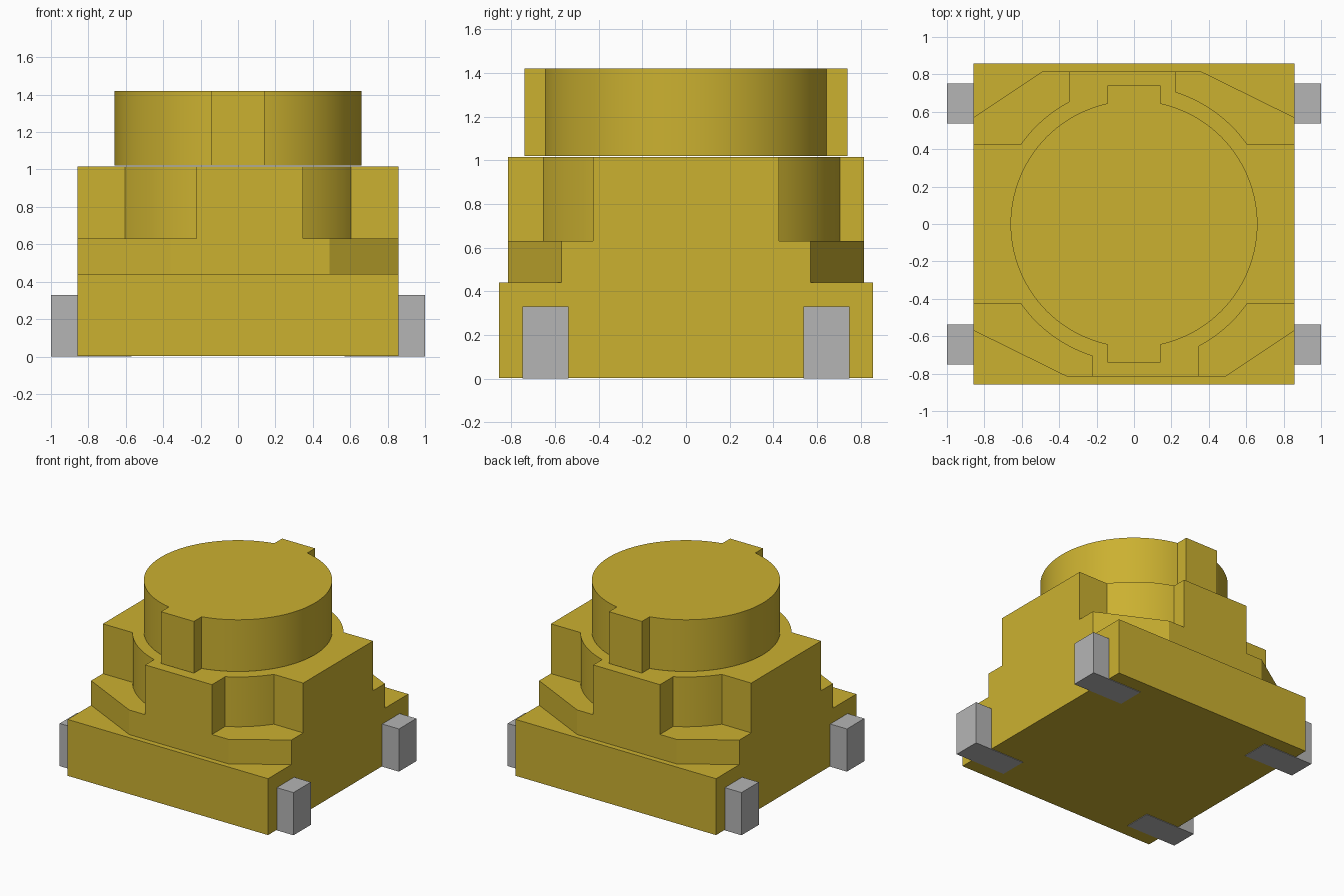
import bpy, bmesh, math

if "Cube" in bpy.data.objects:
    bpy.data.objects.remove(bpy.data.objects["Cube"])

def material(name, rgb):
    m = bpy.data.materials.new(name)
    m.diffuse_color = (*rgb, 1)
    m.use_nodes = True
    m.node_tree.nodes["Principled BSDF"].inputs["Base Color"].default_value = m.diffuse_color
    return m

YELLOW = material("mustard_plastic", (0.60, 0.44, 0.03))
GREY = material("grey_metal", (0.46, 0.46, 0.46))

def prism(name, outline, z0, z1, mat, smooth=False):
    """Extrude a counter-clockwise XY outline from z0 to z1."""
    bm = bmesh.new()
    low = [bm.verts.new((x, y, z0)) for x, y in outline]
    face = bm.faces.new(low)
    top = bmesh.ops.extrude_face_region(bm, geom=[face])["geom"]
    bmesh.ops.translate(bm, vec=(0, 0, z1 - z0),
                        verts=[v for v in top if isinstance(v, bmesh.types.BMVert)])
    bmesh.ops.recalc_face_normals(bm, faces=bm.faces)
    me = bpy.data.meshes.new(name)
    bm.to_mesh(me)
    bm.free()
    me.materials.append(mat)
    ob = bpy.data.objects.new(name, me)
    bpy.context.collection.objects.link(ob)
    if smooth:
        bpy.ops.object.select_all(action='DESELECT')
        ob.select_set(True)
        bpy.context.view_layer.objects.active = ob
        bpy.ops.object.shade_smooth_by_angle(angle=math.radians(30))
    return ob

def rect(x0, x1, y0, y1):
    return [(x0, y0), (x1, y0), (x1, y1), (x0, y1)]

def arc(r, a0, a1, n):
    return [(r * math.cos(a0 + (a1 - a0) * i / n),
             r * math.sin(a0 + (a1 - a0) * i / n)) for i in range(n + 1)]

def twice(half):
    """Complete a half outline by turning it 180 degrees about z."""
    return half + [(-x, -y) for x, y in half]

S = 0.857   # half width of the body
D = 0.815   # half depth of the upper tiers

# Square base and chamfered ledge
prism("base", rect(-S, S, -S, S), 0.004, 0.44, YELLOW)
prism("ledge", twice([(-S, -0.57), (-0.36, -D), (0.49, -D), (S, -0.57)]),
      0.44, 0.63, YELLOW)

# Housing with four concave corner notches
R = 0.74
wide, left, right = 0.605, -0.223, 0.348
a_side = math.acos(wide / R)
half = [(-S, -0.427)]
half += arc(R, math.pi + a_side, 2 * math.pi - math.acos(left / R), 16)
half += [(left, -D), (right, -D)]
half += arc(R, -math.acos(right / R), -a_side, 12)
half += [(S, -0.427)]
prism("housing", twice(half), 0.63, 1.015, YELLOW, True)

# Round button with a key tab at front and back
r, tab = 0.66, 0.141
a = math.acos(tab / r)
half = arc(r, -a, a, 48) + [(tab, 0.74), (-tab, 0.74)]
prism("button", twice(half), 1.02, 1.42, YELLOW, True)

# Metal terminals: upright block outside, flat foot under the base
for sx, side in ((-1, "left"), (1, "right")):
    for sy, end in ((-1, "front"), (1, "back")):
        y0, y1 = sorted((sy * 0.538, sy * 0.75))
        x0, x1 = sorted((sx * S, sx * 1.0))
        prism(f"terminal_{end}_{side}", rect(x0, x1, y0, y1), 0, 0.33, GREY)
        x0, x1 = sorted((sx * 0.57, sx * S))
        prism(f"terminal_foot_{end}_{side}", rect(x0, x1, y0, y1), 0, 0.004, GREY)
